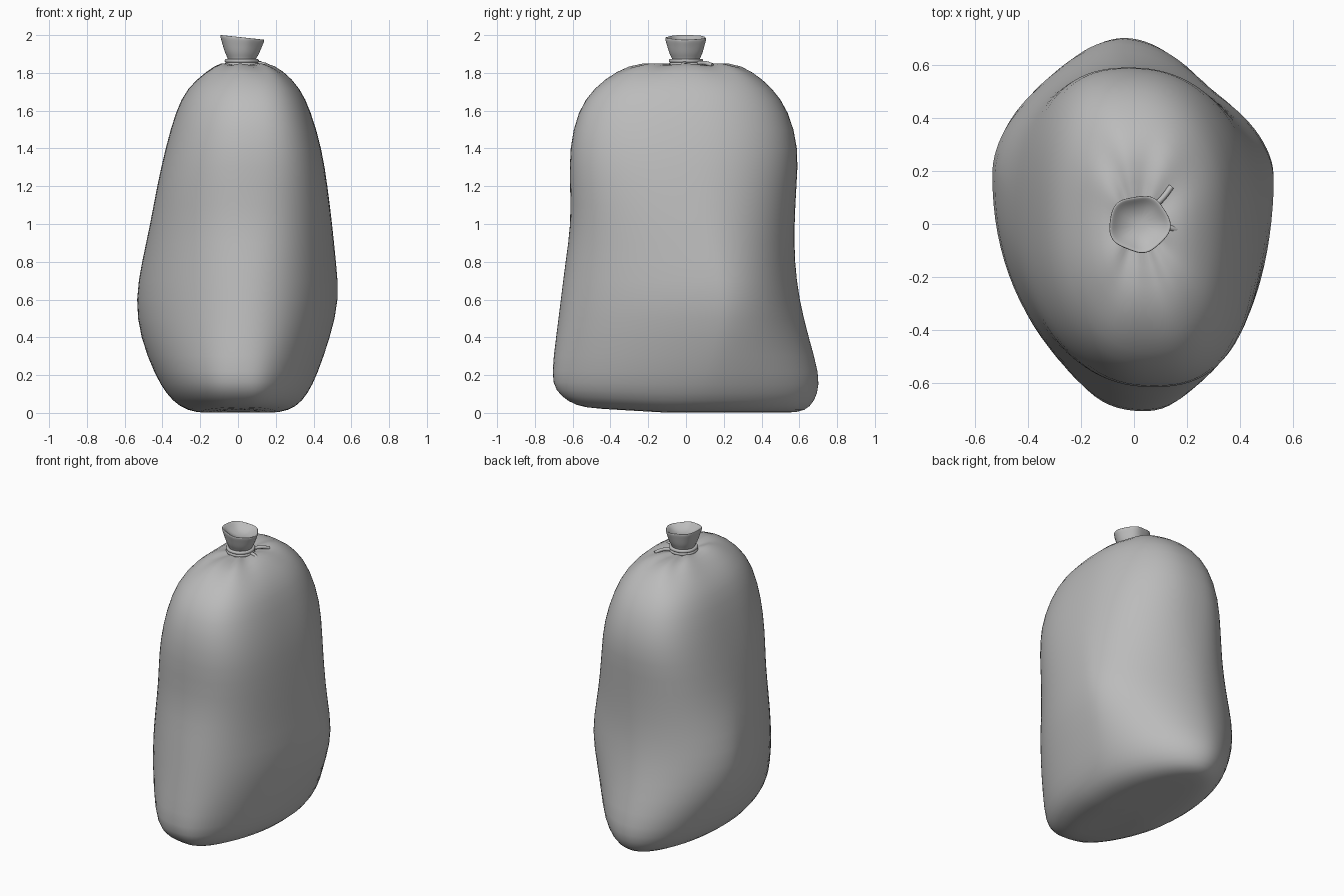
import bpy
import bmesh
import math

if "Cube" in bpy.data.objects:
    bpy.data.objects.remove(bpy.data.objects["Cube"], do_unlink=True)

# One cloth colour for everything
grey = bpy.data.materials.new("sack grey")
grey.use_nodes = True
colour = (0.5, 0.5, 0.5, 1)
grey.diffuse_color = colour
grey.node_tree.nodes["Principled BSDF"].inputs["Base Color"].default_value = colour


def loft(name, rings, levels):
    """Skin a stack of closed rings, cap both ends and smooth the result."""
    bm = bmesh.new()
    loops = [[bm.verts.new(p) for p in ring] for ring in rings]
    count = len(loops[0])
    for low, high in zip(loops, loops[1:]):
        for i in range(count):
            j = (i + 1) % count
            bm.faces.new((low[i], low[j], high[j], high[i]))
    bm.faces.new(loops[0][::-1])
    bm.faces.new(loops[-1])
    mesh = bpy.data.meshes.new(name)
    bm.to_mesh(mesh)
    bm.free()
    for face in mesh.polygons:
        face.use_smooth = True
    mesh.materials.append(grey)
    obj = bpy.data.objects.new(name, mesh)
    bpy.context.collection.objects.link(obj)
    subsurf = obj.modifiers.new("smooth", "SUBSURF")
    subsurf.levels = subsurf.render_levels = levels
    return obj


def signed_power(value, power):
    return math.copysign(abs(value) ** power, value)


def sack_ring(z, left, right, front, back, count=48):
    """Rounded section whose widest point slides back near the belly."""
    belly = math.exp(-((z - 0.55) / 0.45) ** 2)
    upper = min(1, max(0, (z - 0.7) / 0.6))
    cx = (left + right) / 2
    cy = 0.2 * belly
    ring = []
    for i in range(count):
        angle = math.tau * i / count
        c, s = math.cos(angle), math.sin(angle)
        exponent = 2 + 0.4 * upper - (0.2 * belly if s > 0 else 0)
        u = signed_power(c, 2 / exponent)
        v = signed_power(s, 2 / exponent)
        y = cy + v * ((back - cy) if v > 0 else (cy - front))
        x = cx + u * (right - left) / 2 - 0.08 * y * abs(v) * (1 if z > 0.3 else 0.5)
        # The front of the base lifts a little and folds at the corner
        lift = 0.06 * max(0, -y - 0.1) * max(0, 1 - z / 0.2)
        fold = 0.012 * math.cos(22 * x) * max(0, -s) ** 4 * max(0, 1 - z / 0.4)
        # Gathers run from the shoulders to the tie
        gather = 0.012 * math.cos(7 * angle) * max(0, (z - 1.75) / 0.1)
        ring.append((x, y + fold, z + lift + gather * 0.5))
    return ring


# Sack body: height, left, right, front and back limits
BODY = [
    (0.0, -0.12, 0.12, -0.4, 0.45),
    (0.0, -0.22, 0.22, -0.55, 0.6),
    (0.03, -0.31, 0.31, -0.63, 0.66),
    (0.1, -0.38, 0.37, -0.7, 0.7),
    (0.2, -0.44, 0.42, -0.72, 0.71),
    (0.4, -0.52, 0.49, -0.69, 0.65),
    (0.6, -0.545, 0.54, -0.665, 0.6),
    (0.8, -0.51, 0.52, -0.64, 0.575),
    (1.0, -0.465, 0.5, -0.61, 0.575),
    (1.2, -0.43, 0.475, -0.615, 0.585),
    (1.4, -0.385, 0.445, -0.62, 0.6),
    (1.6, -0.33, 0.385, -0.575, 0.545),
    (1.72, -0.27, 0.33, -0.49, 0.46),
    (1.81, -0.17, 0.24, -0.37, 0.35),
    (1.855, -0.09, 0.15, -0.24, 0.24),
    (1.835, -0.04, 0.08, -0.08, 0.08),
]
loft("sack_body", [sack_ring(*row) for row in BODY], 1)


def neck_ring(z, radius, count=20):
    """Crumpled circle; the rim leans down to one side."""
    flare = max(0, (z - 1.86) / 0.12)
    ring = []
    for i in range(count):
        a = math.tau * i / count
        r = radius * (1 + flare * (0.05 * math.cos(5 * a + 0.6) + 0.04 * math.cos(2 * a)))
        x, y = r * math.cos(a), r * math.sin(a)
        ring.append((0.02 + x, y, z - 0.1 * x * flare))
    return ring


# Gathered neck with an open, shallow mouth
NECK = [(1.8, 0.08), (1.84, 0.075), (1.87, 0.07), (1.9, 0.09), (1.95, 0.104),
        (1.985, 0.116), (1.993, 0.108), (1.965, 0.08), (1.945, 0.03)]
loft("sack_neck", [neck_ring(z, r) for z, r in NECK], 2)


def cord(name, points, closed=False):
    """Round cord following a smooth path."""
    curve = bpy.data.curves.new(name, "CURVE")
    curve.dimensions = "3D"
    curve.bevel_depth = 0.011
    curve.bevel_resolution = 3
    curve.use_fill_caps = True
    curve.resolution_u = 5
    spline = curve.splines.new("BEZIER")
    spline.bezier_points.add(len(points) - 1)
    for knot, point in zip(spline.bezier_points, points):
        knot.co = point
        knot.handle_left_type = knot.handle_right_type = "AUTO"
    spline.use_cyclic_u = closed
    curve.materials.append(grey)
    obj = bpy.data.objects.new(name, curve)
    bpy.context.collection.objects.link(obj)


# Two turns of cord round the neck
for name, z in (("lower_tie", 1.845), ("upper_tie", 1.864)):
    cord(name, [(0.02 + 0.08 * math.cos(math.tau * i / 8),
                 0.08 * math.sin(math.tau * i / 8), z) for i in range(8)], True)

# Loose cord ends
cord("back_tie_end", [(0.07, 0.06, 1.85), (0.11, 0.1, 1.853), (0.14, 0.14, 1.84)])
cord("side_tie_end", [(0.09, 0.0, 1.85), (0.14, -0.015, 1.845), (0.195, -0.03, 1.81)])
